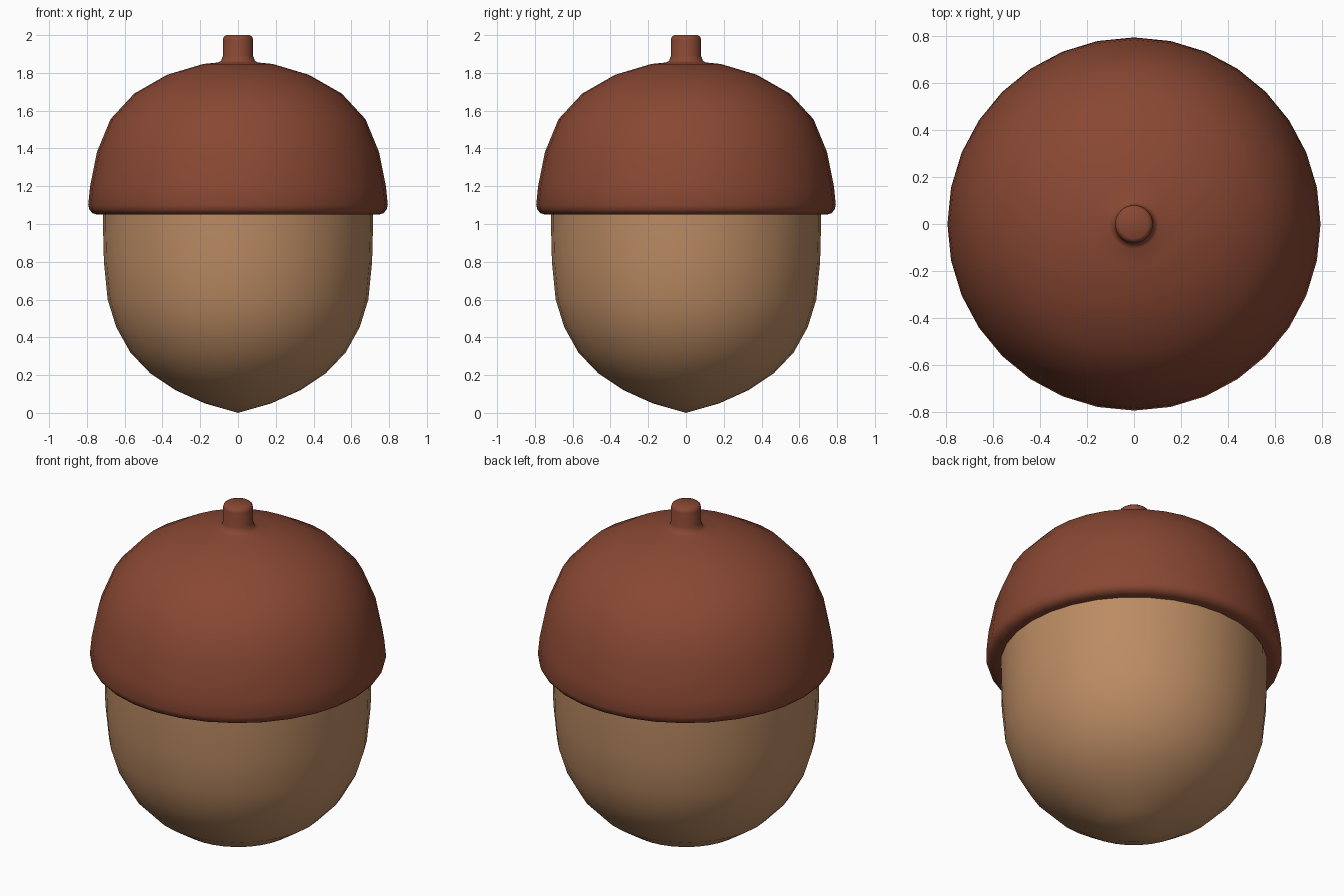
import bpy, bmesh, math

if "Cube" in bpy.data.objects:
    bpy.data.objects.remove(bpy.data.objects["Cube"])

SIDES = 32


def material(name, rgb):
    m = bpy.data.materials.new(name)
    m.diffuse_color = (*rgb, 1)
    m.use_nodes = True
    m.node_tree.nodes["Principled BSDF"].inputs["Base Color"].default_value = m.diffuse_color
    return m


def lathe(name, profile, mat, angle=50):
    """Revolve (radius, z) points around z; radius 0 makes a pole."""
    bm = bmesh.new()
    rings = []
    for r, z in profile:
        if r == 0:
            rings.append([bm.verts.new((0, 0, z))] * SIDES)
        else:
            rings.append([bm.verts.new((r * math.cos(i * math.tau / SIDES),
                                        r * math.sin(i * math.tau / SIDES), z))
                          for i in range(SIDES)])
    for a, b in zip(rings, rings[1:]):
        for i in range(SIDES):
            j = (i + 1) % SIDES
            bm.faces.new(list(dict.fromkeys((a[i], a[j], b[j], b[i]))))
    bmesh.ops.recalc_face_normals(bm, faces=bm.faces)
    mesh = bpy.data.meshes.new(name)
    bm.to_mesh(mesh)
    bm.free()
    mesh.materials.append(mat)
    ob = bpy.data.objects.new(name, mesh)
    bpy.context.collection.objects.link(ob)
    bpy.ops.object.select_all(action='DESELECT')
    ob.select_set(True)
    bpy.context.view_layer.objects.active = ob
    bpy.ops.object.shade_smooth_by_angle(angle=math.radians(angle))
    return ob


tan = material("nut tan", (0.50, 0.26, 0.125))
brown = material("cap brown", (0.25, 0.064, 0.033))

# Nut body, pointed at the bottom, tucked into the cap
lathe("nut", [(0, 0), (0.175, 0.05), (0.33, 0.12), (0.465, 0.21), (0.57, 0.32),
              (0.645, 0.455), (0.69, 0.60), (0.71, 0.80), (0.715, 1.00),
              (0.715, 1.10), (0, 1.10)], tan)

# Domed cap with rounded rim, flowing into the stem
lathe("cap_and_stem", [(0, 1.052), (0.70, 1.05), (0.745, 1.05), (0.77, 1.057),
                       (0.786, 1.075), (0.793, 1.10), (0.783, 1.20),
                       (0.747, 1.38), (0.675, 1.555), (0.55, 1.69),
                       (0.375, 1.79), (0.185, 1.847), (0.105, 1.855),
                       (0.09, 1.863), (0.08, 1.89), (0.08, 1.975),
                       (0.076, 1.99), (0.062, 2.0), (0, 2.0)], brown, 60)
